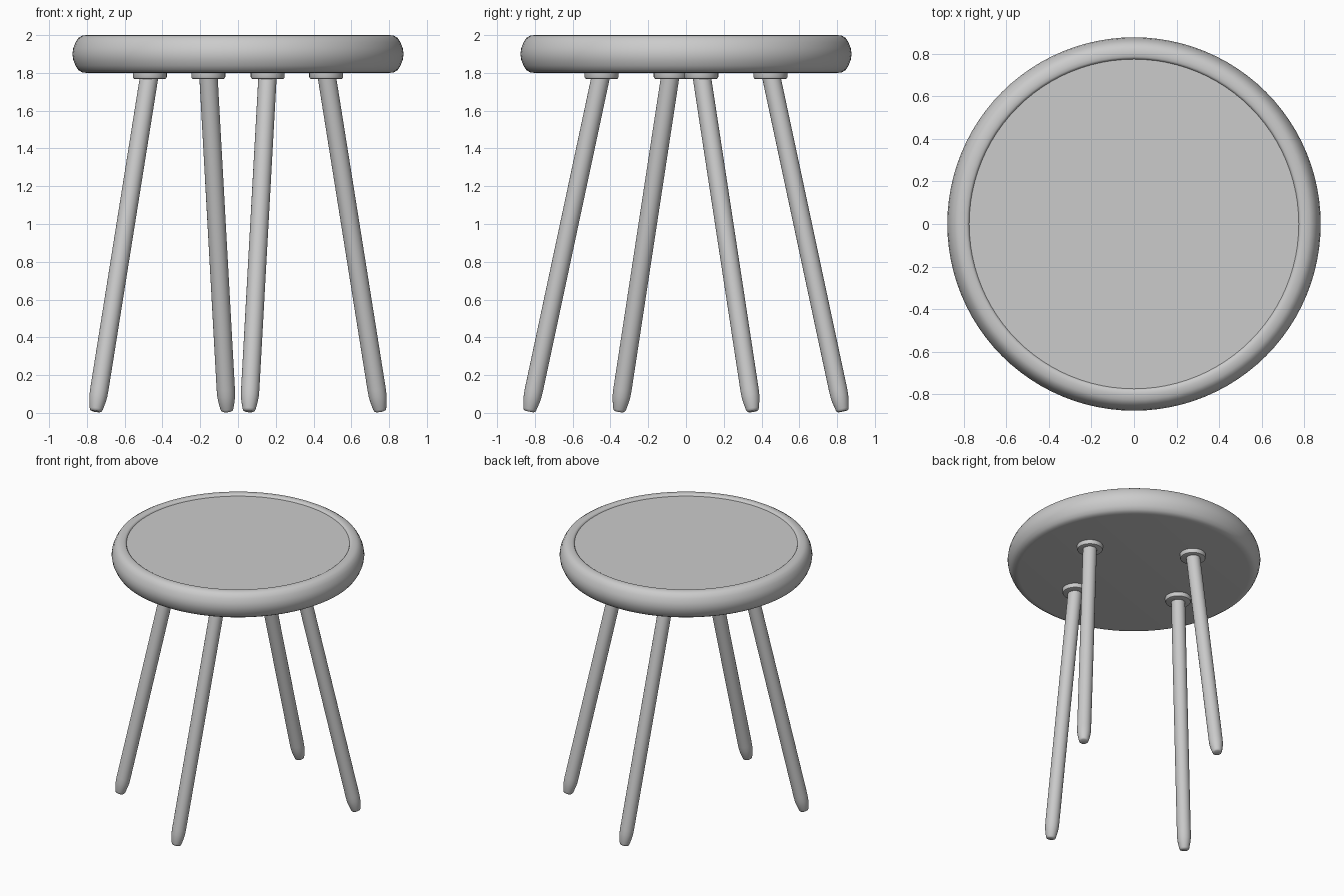
import bpy, math
from mathutils import Vector, Matrix

if "Cube" in bpy.data.objects:
    bpy.data.objects.remove(bpy.data.objects["Cube"])


def lathe(name, profile, segments, matrix=Matrix.Identity(4), angle=40):
    """Spin (radius, height) points around local z; radius 0 closes an end."""
    verts, faces, rings = [], [], []
    for r, z in profile:
        if r == 0:
            rings.append([len(verts)] * segments)
            verts.append((0, 0, z))
        else:
            rings.append(list(range(len(verts), len(verts) + segments)))
            for i in range(segments):
                a = 2 * math.pi * i / segments
                verts.append((r * math.cos(a), r * math.sin(a), z))
    for lo, hi in zip(rings, rings[1:]):
        for i in range(segments):
            j = (i + 1) % segments
            faces.append(list(dict.fromkeys((lo[i], lo[j], hi[j], hi[i]))))
    mesh = bpy.data.meshes.new(name)
    mesh.from_pydata(verts, [], faces)
    obj = bpy.data.objects.new(name, mesh)
    bpy.context.collection.objects.link(obj)
    obj.matrix_world = matrix
    bpy.ops.object.select_all(action='DESELECT')
    obj.select_set(True)
    bpy.context.view_layer.objects.active = obj
    bpy.ops.object.shade_smooth_by_angle(angle=math.radians(angle))
    return obj


# Round seat: bulging rim and a slightly sunken top panel
lathe("seat", [
    (0, 1.80), (0.80, 1.80), (0.825, 1.803), (0.845, 1.815), (0.86, 1.838),
    (0.872, 1.868), (0.877, 1.90), (0.872, 1.932), (0.86, 1.962),
    (0.845, 1.985), (0.825, 1.997), (0.80, 2.0), (0.785, 1.998),
    (0.778, 1.994), (0.774, 1.986), (0, 1.986)], 96)

# Splayed legs: a mirrored rectangular layout turned about z
turn = Matrix.Rotation(math.radians(59.6), 3, 'Z')
for sx, side in ((1, "back"), (-1, "front")):
    for sy, hand in ((1, "left"), (-1, "right")):
        top = turn @ Vector((sx * 0.306, sy * 0.362, 1.80))
        foot = turn @ Vector((sx * 0.686, sy * 0.47, 0.008))
        axis = top - foot
        n = axis.length
        pose = Matrix.Translation(foot) @ axis.to_track_quat('Z', 'Y').to_matrix().to_4x4()
        lathe(f"{side}_{hand}_leg", [
            (0, 0), (0.024, 0), (0.031, 0.004), (0.035, 0.014), (0.044, 0.058),
            (0.0475, 0.085), (0.0485, 0.12), (0.0485, n), (0, n)], 32, pose)

        # Collar where the leg meets the seat
        lathe(f"{side}_{hand}_collar", [
            (0, 1.767), (0.078, 1.767), (0.086, 1.770), (0.09, 1.778),
            (0.09, 1.802), (0, 1.802)], 40,
            Matrix.Translation((top.x, top.y, 0)))
